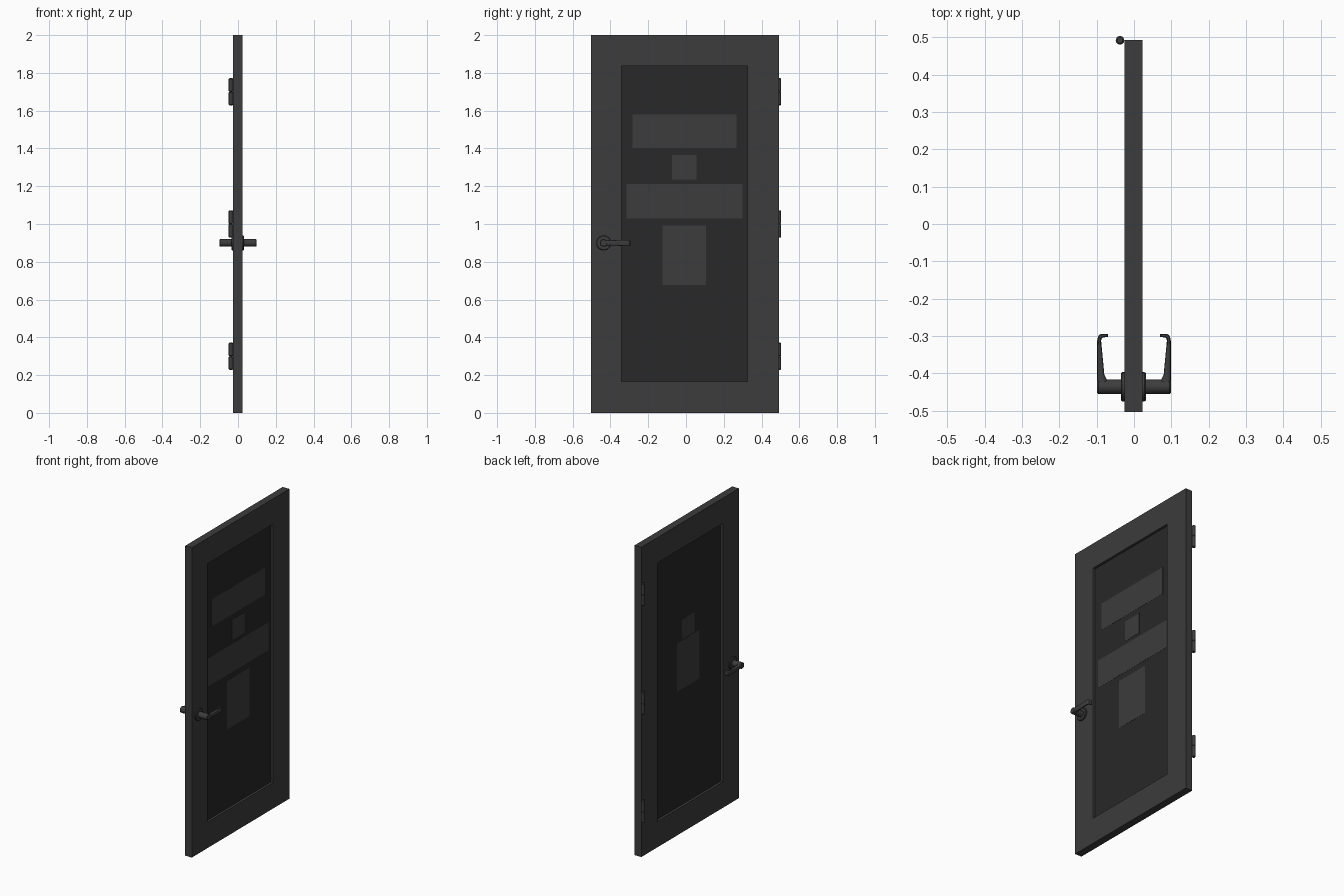
import bpy, bmesh, math
from mathutils import Matrix

if "Cube" in bpy.data.objects:
    bpy.data.objects.remove(bpy.data.objects["Cube"])

def material(name, v):
    m = bpy.data.materials.new(name)
    m.diffuse_color = (v, v, v, 1)
    m.use_nodes = True
    m.node_tree.nodes["Principled BSDF"].inputs["Base Color"].default_value = m.diffuse_color
    return m

DARK = material("dark_paint", 0.045)
GLASS = material("dark_glass", 0.021)
X0, X1 = -0.0255, 0.0225          # door faces
P0, P1 = -0.0095, 0.0065          # glass faces
OPEN_Y, OPEN_Z = (-0.341, 0.3255), (0.167, 1.836)

def finish(name, bm, mat, smooth=False):
    bmesh.ops.recalc_face_normals(bm, faces=bm.faces)
    me = bpy.data.meshes.new(name)
    bm.to_mesh(me)
    bm.free()
    ob = bpy.data.objects.new(name, me)
    bpy.context.collection.objects.link(ob)
    me.materials.append(mat)
    if smooth:
        bpy.ops.object.select_all(action='DESELECT')
        ob.select_set(True)
        bpy.context.view_layer.objects.active = ob
        bpy.ops.object.shade_smooth_by_angle(angle=math.radians(35))
    return ob

def box(name, x, y, z, mat):
    bm = bmesh.new()
    bmesh.ops.create_cube(bm, size=1)
    for v in bm.verts:
        for i, r in enumerate((x, y, z)):
            v.co[i] = r[0] if v.co[i] < 0 else r[1]
    return finish(name, bm, mat)

def lathe(name, profile, matrix, mat, n=32):
    """Closed solid of revolution from (radius, height) pairs."""
    bm = bmesh.new()
    rings = [[bm.verts.new((r * math.cos(2 * math.pi * k / n),
                            r * math.sin(2 * math.pi * k / n), h)) for k in range(n)]
             for r, h in profile]
    skin(bm, rings)
    bm.transform(matrix)
    return finish(name, bm, mat, True)

def skin(bm, rings):
    n = len(rings[0])
    for a, b in zip(rings, rings[1:]):
        for k in range(n):
            bm.faces.new((a[k], a[(k + 1) % n], b[(k + 1) % n], b[k]))
    bm.faces.new(rings[0])
    bm.faces.new(rings[-1])

# Door slab with rectangular window opening
def rect(bm, x, y, z):
    return [bm.verts.new((x, y[i], z[j])) for i, j in ((0, 0), (1, 0), (1, 1), (0, 1))]

bm = bmesh.new()
outer = ((-0.5035, 0.4925), (0, 2))
loops = [rect(bm, X0, *outer), rect(bm, X1, *outer),
         rect(bm, X1, OPEN_Y, OPEN_Z), rect(bm, X0, OPEN_Y, OPEN_Z)]
for a, b in zip(loops, loops[1:] + loops[:1]):
    for k in range(4):
        bm.faces.new((a[k], a[(k + 1) % 4], b[(k + 1) % 4], b[k]))
finish("door_frame", bm, DARK)

# Glass pane and the plain notices stuck on each side
box("glass_pane", (P0, P1), OPEN_Y, OPEN_Z, GLASS)
T = 0.001
notices = {
    "upper_banner": ((-0.283, 0.267), (1.402, 1.579)),
    "small_notice": ((-0.074, 0.056), (1.235, 1.365)),
    "lower_banner": ((-0.315, 0.299), (1.029, 1.212)),
    "large_notice": ((-0.124, 0.106), (0.677, 0.992)),
}
for name, (y, z) in notices.items():
    box(name, (P1, P1 + T), y, z, DARK)
box("back_small_notice", (P0 - T, P0), (-0.074, 0.056), (1.235, 1.365), DARK)
box("back_large_notice", (P0 - T, P0), (-0.124, 0.106), (0.915, 1.23), DARK)

# Hinge barrels: two rounded knuckles each
r, h, c = 0.0115, 0.0725, 0.004
hinge = [(r - c, -h), (r, -h + c), (r, -0.003), (r - 0.003, -0.001),
         (r - 0.003, 0.001), (r, 0.003), (r, h - c), (r - c, h)]
for i, z in enumerate((0.30, 1.0, 1.70)):
    lathe(f"hinge_{i + 1}", hinge, Matrix.Translation((-0.0375, 0.492, z)), DARK, 24)

# Lever handles: rosette, shank and curved lever on both sides
HY, HZ = -0.436, 0.90
# (outer x, y), (inner x, y), half height
stations = [
    ((0.0985, -0.437), (0.070, -0.437), 0.017),
    ((0.0985, -0.414), (0.074, -0.414), 0.0145),
    ((0.0985, -0.400), (0.0795, -0.404), 0.0135),
    ((0.0985, -0.350), (0.0845, -0.350), 0.0155),
    ((0.0985, -0.312), (0.0880, -0.314), 0.0160),
    ((0.0965, -0.302), (0.0875, -0.308), 0.0160),
    ((0.0920, -0.296), (0.0850, -0.305), 0.0155),
    ((0.0850, -0.294), (0.0810, -0.304), 0.0150),
    ((0.0700, -0.295), (0.0700, -0.302), 0.0145),
]
for side, label in ((1, "right"), (-1, "left")):
    face = X1 if side > 0 else -X0
    place = Matrix.Translation((0, HY, HZ)) @ Matrix.Rotation(side * math.pi / 2, 4, 'Y')
    lathe(f"rosette_{label}", [(0.039, face - 0.002), (0.039, face + 0.006),
                               (0.036, face + 0.0095), (0.022, face + 0.0095)], place, DARK)
    lathe(f"handle_shank_{label}", [(0.02, face), (0.02, 0.0955), (0.017, 0.0985)], place, DARK)
    bm = bmesh.new()
    rings = []
    for (ox, oy), (ix, iy), hh in stations:
        ring = []
        for k in range(20):
            a = 2 * math.pi * k / 20
            ca, sa = math.cos(a), math.sin(a)
            u = 0.5 + 0.5 * math.copysign(abs(ca) ** 0.6, ca)
            w = math.copysign(abs(sa) ** 0.6, sa) * hh
            ring.append(bm.verts.new((side * (ix + (ox - ix) * u), iy + (oy - iy) * u, HZ + w)))
        rings.append(ring)
    skin(bm, rings)
    finish(f"handle_lever_{label}", bm, DARK, True)
